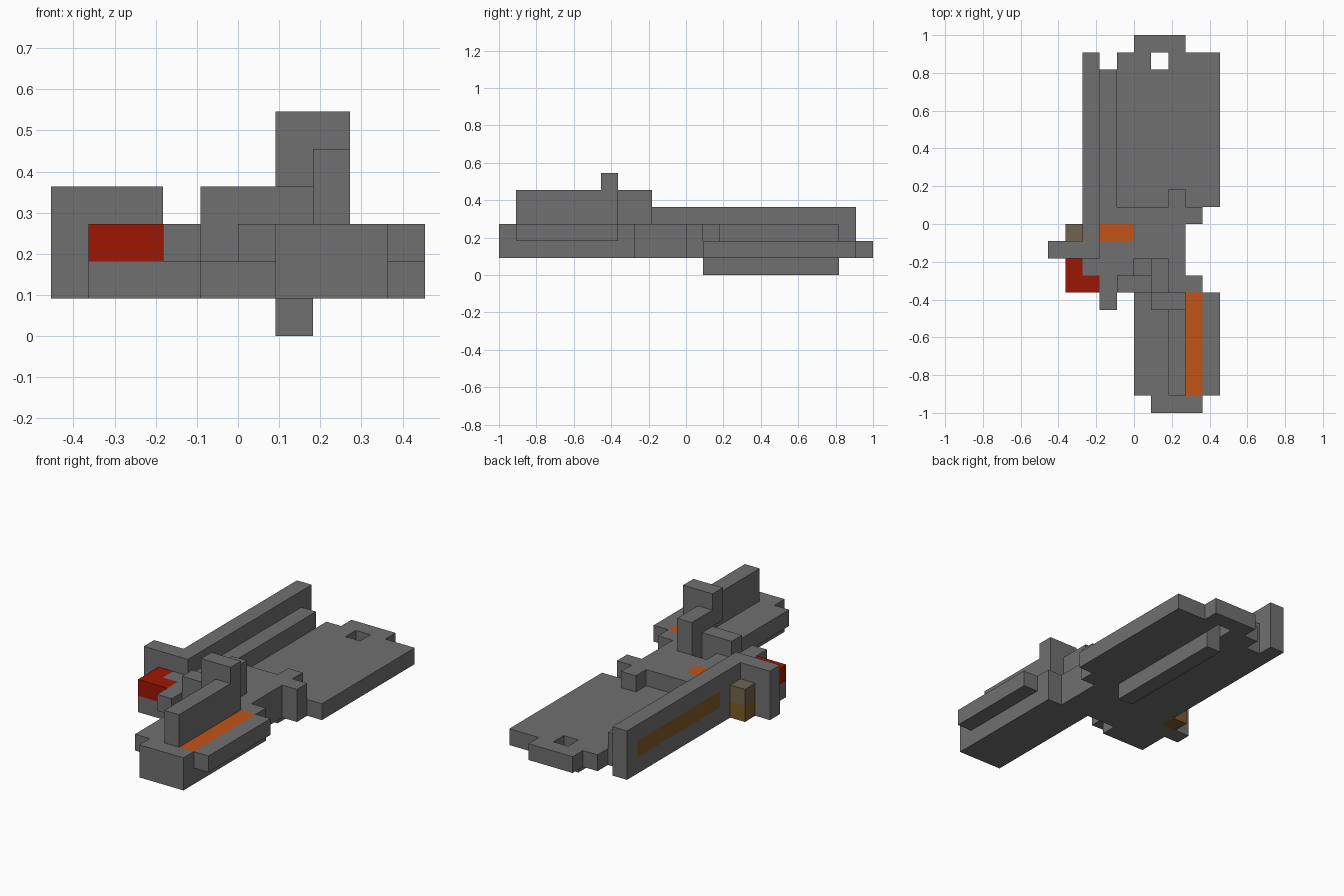
import bpy, bmesh, math
from mathutils import Vector

cube = bpy.data.objects.get("Cube")
if cube:
    bpy.data.objects.remove(cube, do_unlink=True)

U = 1 / 11  # edge of one block


def material(name, rgb):
    lin = [(c / 255 / 12.92 if c < 11 else ((c / 255 + 0.055) / 1.055) ** 2.4) for c in rgb]
    m = bpy.data.materials.new(name)
    m.use_nodes = True
    m.diffuse_color = (*lin, 1)
    bsdf = next(n for n in m.node_tree.nodes if n.type == 'BSDF_PRINCIPLED')
    bsdf.inputs["Base Color"].default_value = (*lin, 1)
    return m


grey = material("grey", (112, 112, 112))
red = material("red", (158, 22, 4))
orange = material("orange", (194, 82, 22))
brown = material("brown", (128, 90, 42))
taupe = material("taupe", (112, 100, 80))

# Each part is a set of blocks; later parts replace earlier ones where they overlap
owner = {}
parts = {}


def span(x0, x1, y0, y1, z0, z1):
    return {(x, y, z) for x in range(x0, x1) for y in range(y0, y1) for z in range(z0, z1)}


def part(name, mat, *boxes, cut=()):
    cells = set().union(*(span(*b) for b in boxes)) - set().union(*(span(*c) for c in cut))
    parts[name] = mat
    owner.update({c: name for c in cells})


# Rear deck with tab and square hole, the keel below, and the ridge along the wall
part("rear_deck", grey, (-1, 5, 1, 10, 1, 2), (0, 3, 10, 11, 1, 2), cut=[(1, 2, 9, 10, 1, 2)])
part("keel", grey, (1, 2, 1, 9, 0, 1))
part("ridge", grey, (-2, -1, 1, 9, 1, 3))
part("deck_bump", grey, (2, 3, 1, 2, 2, 3))

# Middle body with a shallow pit and side lugs
part("middle_body", grey, (-2, 3, -3, 1, 1, 3), (-1, 4, -4, -3, 2, 3),
     (1, 4, -4, -3, 1, 2), (3, 4, 0, 1, 1, 3), cut=[(0, 1, -3, -2, 2, 3)])

# Front beam with a rail on each side
part("front_beam", grey, (1, 4, -11, -4, 1, 3))
part("side_rails", grey, (0, 1, -10, -4, 2, 3), (4, 5, -10, -4, 2, 3))

# Upright fin, column, raised head and cross bar
part("fin", grey, (2, 3, -10, -4, 3, 5))
part("column", grey, (1, 2, -4, -2, 3, 5))
part("head", grey, (1, 2, -5, -4, 4, 6), (2, 3, -5, -4, 5, 6))
part("cross_bar", grey, (-1, 1, -4, -3, 3, 4))

# Right side wall, its stub, and the corner bracket with a prong
part("side_wall", grey, (-3, -2, -2, 10, 1, 4))
part("wall_stub", grey, (-5, -3, -2, -1, 1, 4))
part("corner_bracket", grey, (-4, -1, -4, -3, 1, 2), (-4, -2, -3, -2, 1, 2),
     (-3, -2, -3, -2, 2, 3), (-2, -1, -5, -3, 2, 3))

# Coloured blocks
part("red_corner", red, (-4, -2, -4, -3, 2, 3), (-4, -3, -3, -2, 2, 3))
part("orange_strip", orange, (3, 4, -10, -4, 2, 3))
part("orange_patch", orange, (-2, 0, -1, 0, 2, 3))
part("wall_inlay", brown, (-3, -2, 1, 9, 2, 3))
part("lower_side_block", brown, (-4, -3, -1, 0, 1, 2))
part("upper_side_block", taupe, (-4, -3, -1, 0, 2, 3))


def build(name, mat):
    """Skin the exposed sides of a part and merge them into large flat faces."""
    bm = bmesh.new()
    for cell in (c for c, n in owner.items() if n == name):
        mid = Vector(cell) + Vector((0.5, 0.5, 0.5))
        for axis in range(3):
            for sign in (-1, 1):
                near = list(cell)
                near[axis] += sign
                if tuple(near) in owner:
                    continue
                n, a = Vector(), Vector()
                n[axis], a[(axis + 1) % 3] = sign / 2, 0.5
                b = n.cross(a) * 2
                bm.faces.new([bm.verts.new((mid + n + p) * U)
                              for p in (-a - b, a - b, a + b, b - a)])
    bmesh.ops.remove_doubles(bm, verts=bm.verts[:], dist=U / 100)
    bmesh.ops.dissolve_limit(bm, angle_limit=math.radians(1),
                             verts=bm.verts[:], edges=bm.edges[:])
    mesh = bpy.data.meshes.new(name)
    bm.to_mesh(mesh)
    bm.free()
    mesh.materials.append(mat)
    bpy.context.scene.collection.objects.link(bpy.data.objects.new(name, mesh))


for part_name, part_mat in parts.items():
    build(part_name, part_mat)
